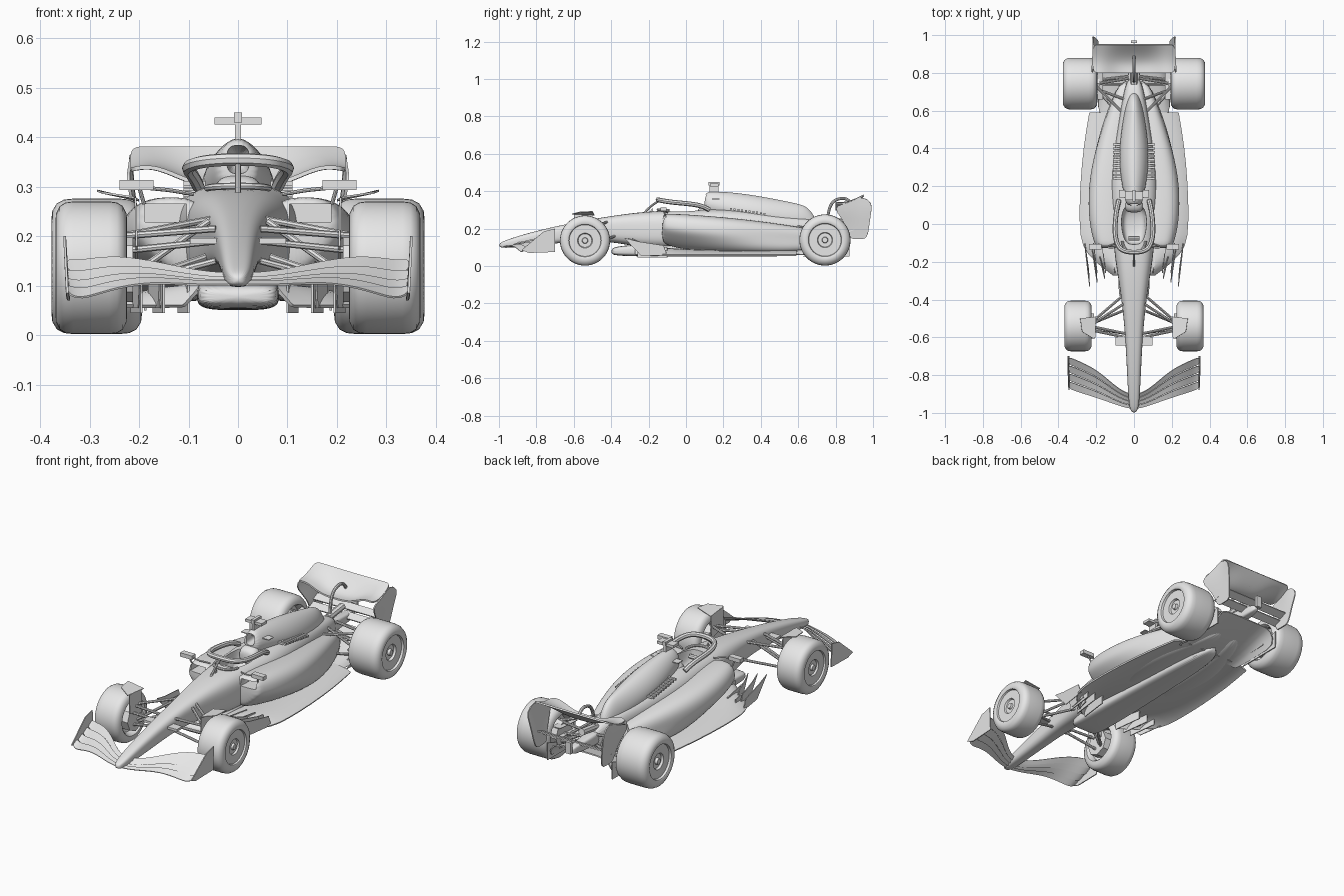
import bpy, bmesh, math

default_cube = bpy.data.objects.get("Cube")
if default_cube:
    bpy.data.objects.remove(default_cube, do_unlink=True)
grey = bpy.data.materials.new("light_grey")
grey.use_nodes = True
grey.diffuse_color = (.8, .8, .8, 1)
grey.node_tree.nodes["Principled BSDF"].inputs["Base Color"].default_value = (.8, .8, .8, 1)
parts, cutters = [], []

def add_part(name, mesh, mirror=False):
    obj = bpy.data.objects.new(name, mesh)
    bpy.context.scene.collection.objects.link(obj)
    mesh.materials.clear()
    mesh.materials.append(grey)
    if mirror:
        obj.modifiers.new("Mirror", 'MIRROR')
    parts.append(obj)
    return obj

def mesh_part(name, verts, faces, mirror=False, thickness=0, smooth_level=0):
    bm = bmesh.new()
    corners = [bm.verts.new(v) for v in verts]
    for face in faces:
        bm.faces.new([corners[i] for i in face])
    bmesh.ops.recalc_face_normals(bm, faces=bm.faces)
    mesh = bpy.data.meshes.new(name)
    bm.to_mesh(mesh)
    bm.free()
    obj = add_part(name, mesh, mirror)
    if smooth_level:
        obj.modifiers.new("Smooth", 'SUBSURF').levels = smooth_level
    if thickness:
        solid = obj.modifiers.new("Thickness", 'SOLIDIFY')
        solid.thickness, solid.offset = thickness, 0
    return obj

def grid_faces(rows, columns, closed=False):
    return [(r * columns + c, r * columns + (c + 1) % columns,
             (r + 1) * columns + (c + 1) % columns, (r + 1) * columns + c)
            for r in range(rows - 1) for c in range(columns if closed else columns - 1)]

def sheet(name, rows, thickness=.005, smooth_level=2):
    verts = [point for row in rows for point in row]
    return mesh_part(name, verts, grid_faces(len(rows), len(rows[0])), True, thickness, smooth_level)

def plate(name, outline, thickness=.005, mirror=True):
    return mesh_part(name, outline, [range(len(outline))], mirror, thickness)

def loft(name, sections, power=2.6, mirror=False, sides=24):
    """Sections: y, inner x, outer x, bottom z, top z, undercut depth."""
    verts = []
    for y, inner, outer, low, high, undercut in sections:
        for k in range(sides):
            c, s = math.cos(math.tau * k / sides), math.sin(math.tau * k / sides)
            px = math.copysign(abs(c) ** (2 / power), c)
            pz = math.copysign(abs(s) ** (2 / power), s)
            x = (inner + outer + px * (outer - inner)) / 2 - undercut * max(0, -pz) * (px + 1) / 2
            verts.append((x, y, (low + high + pz * (high - low)) / 2))
    count = len(sections)
    faces = grid_faces(count, sides, True) + [range(sides), range((count - 1) * sides, count * sides)]
    return mesh_part(name, verts, faces, mirror, 0, 2)

def centre_loft(name, sections, power=2.6):
    return loft(name, [(y, -w, w, low, high, 0) for y, w, low, high in sections], power)

def box(name, centre, size, mirror=False):
    verts = [[c + side * s / 2 for c, s, side in zip(centre, size, (i, j, k))]
             for i in (-1, 1) for j in (-1, 1) for k in (-1, 1)]
    faces = [(0, 1, 3, 2), (4, 6, 7, 5), (0, 4, 5, 1), (2, 3, 7, 6), (0, 2, 6, 4), (1, 5, 7, 3)]
    return mesh_part(name, verts, faces, mirror)

def tube(name, points, radius, mirror=False, kind='POLY'):
    curve = bpy.data.curves.new(name, 'CURVE')
    curve.dimensions = '3D'
    curve.bevel_depth, curve.bevel_resolution, curve.use_fill_caps = radius, 2, True
    spline = curve.splines.new(kind)
    spline.points.add(len(points) - 1)
    for target, point in zip(spline.points, points):
        target.co = (*point, 1)
    spline.use_endpoint_u = True
    helper = bpy.data.objects.new(name + "_path", curve)
    mesh = bpy.data.meshes.new_from_object(helper)
    bpy.data.objects.remove(helper)
    add_part(name, mesh, mirror)

def cut(target, cutter):
    boolean = target.modifiers.new("Cut", 'BOOLEAN')
    boolean.operation, boolean.object, boolean.solver = 'DIFFERENCE', cutter, 'EXACT'
    cutter.hide_render = True
    parts.remove(cutter)
    cutters.append(cutter)

# Nose, survival cell, engine cover and keel
hull = centre_loft("chassis", [
    (-1.0, .014, .10, .122), (-.96, .027, .095, .14), (-.85, .034, .105, .175), (-.7, .041, .12, .212),
    (-.55, .05, .135, .242), (-.4, .066, .13, .268), (-.25, .09, .10, .288), (-.14, .106, .09, .295),
    (0, .115, .09, .30), (.15, .13, .09, .306), (.3, .122, .09, .302), (.5, .09, .09, .275),
    (.7, .055, .10, .25), (.78, .03, .13, .22)], 3)
cover = centre_loft("engine_cover", [
    (.095, .038, .28, .388), (.13, .05, .26, .403), (.3, .08, .2, .39), (.45, .075, .18, .364),
    (.6, .05, .16, .334), (.65, .035, .16, .318), (.7, .02, .16, .25)], 1.8)
cut(cover, centre_loft("intake_cutter", [(.05, .024, .325, .385), (.1, .024, .325, .385), (.2, .015, .335, .375)], 3))
centre_loft("keel", [(-.4, .075, .065, .09), (-.37, .083, .052, .11), (-.1, .085, .05, .12),
                     (.3, .07, .05, .12), (.64, .05, .05, .12)], 4)

# Sidepods, undercut at the front and flared at the back, with inlets
pods = loft("sidepods", [
    (-.13, .06, .2, .13, .277, .06), (-.1, .06, .212, .11, .28, .08), (0, .05, .24, .085, .277, .09),
    (.2, .04, .246, .07, .262, .04), (.4, .03, .205, .065, .24, -.015),
    (.6, .02, .138, .07, .21, -.02), (.76, .01, .075, .10, .18, 0)], 2.8, True)
cut(pods, box("inlet_cutter", (.146, -.08, .247), (.084, .28, .036), True))

# Cockpit opening
opening = centre_loft("cockpit_cutter", [(-.11, .03, .24, .4), (-.08, .055, .21, .4), (0, .07, .2, .4),
                                         (.07, .062, .21, .4), (.1, .04, .24, .4)], 4)
cut(hull, opening)
tube("steering_wheel", [(-.03, -.075, .27), (.03, -.075, .27)], .012)
centre_loft("headrest", [(.06, .035, .24, .30), (.08, .05, .24, .32), (.13, .05, .25, .33)])
tube("cockpit_screen", [(-.062, -.09, .297), (-.055, -.14, .3), (0, -.16, .302),
                        (.055, -.14, .3), (.062, -.09, .297)], .007, kind='NURBS')

# Halo, roll hoop camera and horns
halo = [(.08, .125, .30), (.09, .09, .322), (.1, .02, .333), (.102, -.07, .34), (.08, -.135, .35), (.03, -.15, .355)]
tube("halo_hoop", halo + [(-x, y, z) for x, y, z in reversed(halo)], .013, kind='NURBS')
tube("halo_strut", [(0, -.23, .275), (0, -.19, .325), (0, -.14, .35)], .006, kind='NURBS')
box("camera_stem", (0, .15, .412), (.012, .05, .04))
box("camera_bar", (0, .15, .433), (.095, .045, .014))
box("camera_pod", (0, .15, .44), (.016, .06, .02))
box("hoop_winglet", (0, .16, .358), (.16, .04, .004))
plate("nose_antenna", [(0, -.2, .28), (0, -.17, .28), (0, -.18, .31)], .004, False)

# Mirrors
box("mirrors", (.205, -.12, .303), (.068, .03, .02), True)
tube("mirror_stays", [(.09, -.1, .285), (.14, -.12, .293), (.19, -.12, .298)], .004, True)
tube("mirror_posts", [(.19, -.11, .265), (.2, -.12, .3)], .004, True)

# Cooling louvres
for i in range(10):
    box(f"louvre_{i}", (.085, .24 + i * .02, .306 - i * .003), (.05, .011, .01), True)

# Arched floor, rising diffuser and fences
edges = [(-.27, .11, .1), (-.2, .205, .1), (-.12, .278, .095), (0, .288, .085), (.2, .285, .08),
         (.42, .265, .08), (.57, .238, .08), (.59, .236, .08)]
sheet("floor", [[(0, y, roof), (.08, y, roof), (edge * .65, y, roof), (edge * .9, y, .07),
                 (edge * .99, y, .059), (edge, y, .058)] for y, edge, roof in edges], .008, 1)
sheet("diffuser", [[(0, y, z), (.1, y, z), (.165, y, z - .005), (.185, y, .06)]
                   for y, z in ((.56, .08), (.66, .09), (.76, .115), (.87, .145))], .006, 1)
plate("diffuser_walls", [(.187, .62, .05), (.187, .875, .05), (.187, .875, .14), (.187, .75, .10)])
for i in range(3):
    x = .26 - i * .04
    plate(f"floor_fence_{i}", [(x, -.1 - i * .03, .055), (x - .02, -.24, .055), (x - .025, -.33 + i * .02, .15),
                               (x - .015, -.25, .13), (x, -.12 - i * .03, .11)], .004)
for x in (.1, .15, .195):
    plate("floor_entry_vanes", [(x, -.26, .045), (x + .02, -.1, .045), (x + .02, -.1, .10), (x, -.26, .11)])

# Front wing, four stacked elements
stations = [(0, -.985, .103, -.91, .118), (.08, -.962, .1, -.875, .123), (.18, -.925, .108, -.78, .147),
            (.26, -.9, .092, -.735, .157), (.32, -.88, .07, -.71, .146), (.345, -.87, .085, -.7, .15)]
for i in range(4):
    rows = []
    for step in range(3):
        f = (i + step * .44) / 4
        lift = step * .003 - .006 * math.sin(math.pi * f)
        rows.append([(x, y + (back - y) * f, z + (top - z) * f + lift) for x, y, z, back, top in stations])
    sheet(f"front_wing_element_{i}", rows, .004)
plate("front_endplates", [(.345, -.88, .085), (.342, -.84, .07), (.345, -.7, .075), (.35, -.7, .2), (.35, -.76, .185)])
box("nose_pods", (.07, -.62, .19), (.055, .045, .012), True)

# Rear wing, spoon shaped, with beam wing and pylon
span = [(0, .30), (.08, .302), (.14, .33), (.18, .342), (.217, .335)]
sheet("rear_wing", [[(x, y, z * (1 - mix) + .378 * mix) for x, z in span]
                    for y, mix in ((.8, 0), (.85, -.05), (.9, .35), (.95, 1))], .008)
sheet("rear_endplates", [[(.222, .8, .325), (.22, .87, .335), (.213, .945, .38), (.222, .998, .335)],
                         [(.22, .8, .29), (.216, .87, .29), (.212, .93, .29), (.212, .99, .29)],
                         [(.2, .86, .22), (.2, .89, .22), (.2, .93, .22), (.2, .98, .22)],
                         [(.19, .875, .145), (.19, .9, .145), (.19, .94, .145), (.19, .97, .145)]], .006, 1)
for i in range(2):
    sheet(f"beam_wing_{i}", [[(x, y + i * .04, z + i * .027) for x in (0, .1, .2)]
                             for y, z in ((.86, .18), (.9, .196))], .006, 0)
tube("wing_pylon", [(0, .755, .22), (0, .76, .33), (0, .81, .367), (0, .87, .365), (0, .89, .32)], .008, kind='NURBS')
centre_loft("crash_structure", [(.72, .04, .14, .22), (.85, .025, .15, .2), (.96, .018, .155, .195)], 4)
tube("exhaust", [(0, .74, .225), (0, .86, .24)], .018)
box("rear_light", (0, .965, .2), (.03, .015, .06))

# Wheels turned from one tyre and rim profile (width share, radius share)
PROFILE = [(.3, .01), (.3, .3), (.2, .6), (.06, .64), (0, .7), (.01, .82), (.06, .93), (.14, .985), (.25, 1),
           (.75, 1), (.86, .985), (.94, .93), (.99, .82), (1, .7), (.98, .65), (.92, .63),
           (.92, .3), (.86, .27), (.86, .12), (.93, .1), (.93, .01)]

def wheel(name, y, radius, inner, outer, segments=48):
    verts = []
    for share, r in PROFILE:
        for k in range(segments):
            a = math.tau * k / segments
            verts.append((inner + (outer - inner) * share, y + r * radius * math.cos(a),
                          radius * (1 + r * math.sin(a)) + .002))
    faces = grid_faces(len(PROFILE), segments, True)
    faces += [range(segments), range(len(verts) - segments, len(verts))]
    mesh_part(name + "_wheels", verts, faces, True)
    tube(name + "_brake_drums", [(inner - .012, y, radius), (inner + .07, y, radius)], radius * .5, True)

wheel("front", -.54, .134, .224, .369)
wheel("rear", .743, .137, .194, .377)

# Suspension arms: wheel end to body end
arms = [((.235, -.54, .2), (.05, -.42, .235)), ((.235, -.54, .2), (.045, -.58, .215)),
        ((.235, -.53, .1), (.06, -.38, .16)), ((.235, -.55, .1), (.045, -.58, .15)),
        ((.235, -.56, .17), (.045, -.6, .19)), ((.23, -.53, .11), (.06, -.46, .23)),
        ((.21, .74, .2), (.05, .58, .21)), ((.21, .74, .2), (.03, .77, .2)),
        ((.21, .73, .09), (.06, .56, .13)), ((.21, .76, .1), (.03, .78, .15)),
        ((.21, .74, .137), (.02, .74, .16)), ((.21, .72, .1), (.05, .66, .22))]
for i, (hub, mount) in enumerate(arms):
    tube(f"suspension_arm_{i}", [hub, mount], .007, True)

# Brake duct winglets
plate("front_wheel_winglets", [(.2, -.49, .272), (.285, -.5, .292), (.275, -.57, .288), (.21, -.61, .278)], .004)
plate("front_winglet_stays", [(.205, -.5, .15), (.205, -.6, .18), (.207, -.6, .278), (.207, -.5, .274)], .004)
for z in (.08, .13, .18):
    plate("rear_brake_winglets", [(.165, .66, z), (.2, .66, z + .01), (.2, .82, z + .02), (.165, .8, z + .01)], .004)

# Make modifiers permanent, drop cutters, shade smooth
depsgraph = bpy.context.evaluated_depsgraph_get()
baked = [bpy.data.meshes.new_from_object(obj.evaluated_get(depsgraph)) for obj in parts]
for cutter in cutters:
    bpy.data.objects.remove(cutter)
bpy.ops.object.select_all(action='DESELECT')
for obj, mesh in zip(parts, baked):
    obj.modifiers.clear()
    obj.data = mesh
    obj.select_set(True)
bpy.context.view_layer.objects.active = parts[0]
bpy.ops.object.shade_smooth_by_angle(angle=math.radians(40))
